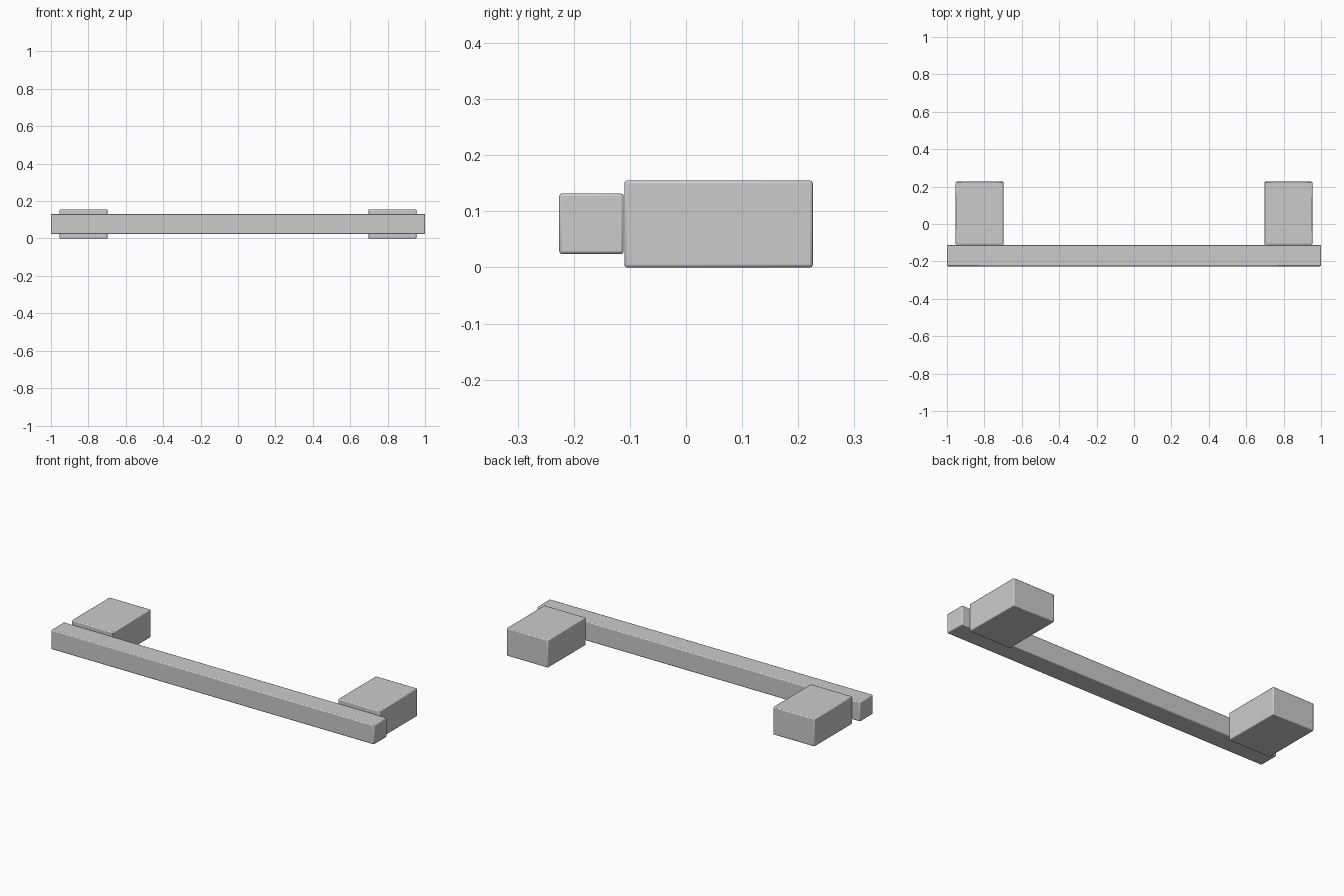
import bpy

if "Cube" in bpy.data.objects:
    bpy.data.objects.remove(bpy.data.objects["Cube"])


def box(name, lo, hi, bevel=0.005):
    """Box between two corners with small softened edges."""
    bpy.ops.mesh.primitive_cube_add(size=1, location=[(a + b) / 2 for a, b in zip(lo, hi)])
    ob = bpy.context.object
    ob.name = name
    ob.scale = [b - a for a, b in zip(lo, hi)]
    bpy.ops.object.transform_apply(location=False, rotation=False, scale=True)
    mod = ob.modifiers.new("soft_edges", "BEVEL")
    mod.width = bevel
    mod.segments = 2
    bpy.ops.object.shade_smooth_by_angle()
    return ob


# Long front bar
box("cross_bar", (-1, -0.226, 0.024), (1, -0.111, 0.132))

# Mounting blocks behind each end of the bar
for side, x in (("left", -0.825), ("right", 0.825)):
    box(side + "_mount_block", (x - 0.1285, -0.11, 0), (x + 0.1285, 0.226, 0.155))
